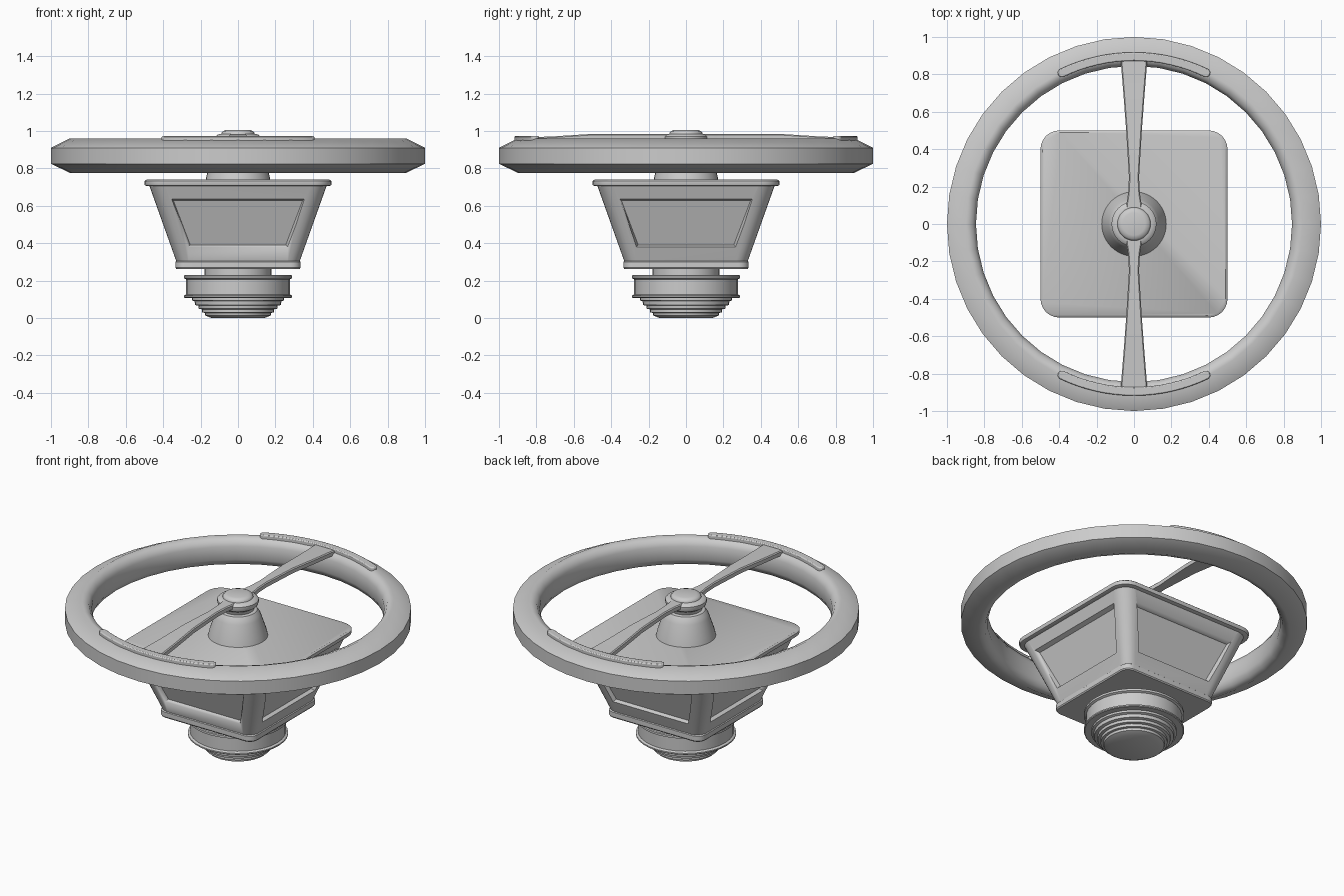
import bpy, bmesh
from math import sin, cos, pi, radians, tau

if "Cube" in bpy.data.objects:
    bpy.data.objects.remove(bpy.data.objects["Cube"])


def finish(name, bm, angle=35):
    bmesh.ops.recalc_face_normals(bm, faces=bm.faces)
    me = bpy.data.meshes.new(name)
    bm.to_mesh(me)
    bm.free()
    ob = bpy.data.objects.new(name, me)
    bpy.context.collection.objects.link(ob)
    bpy.ops.object.select_all(action='DESELECT')
    ob.select_set(True)
    bpy.context.view_layer.objects.active = ob
    bpy.ops.object.shade_smooth_by_angle(angle=radians(angle))
    return ob


def loft(bm, loops, closed=False):
    """Skin equal-length point loops; cap both ends unless closed."""
    rows = [[bm.verts.new(p) for p in loop] for loop in loops]
    n = len(rows[0])
    pairs = list(zip(rows, rows[1:])) + ([(rows[-1], rows[0])] if closed else [])
    for a, b in pairs:
        for i in range(n):
            j = (i + 1) % n
            bm.faces.new((a[i], a[j], b[j], b[i]))
    if not closed:
        bm.faces.new(rows[0][::-1])
        bm.faces.new(rows[-1])


def lathe(name, profile, seg=32, closed=False, angle=35):
    bm = bmesh.new()
    loft(bm, [[(r * cos(tau * i / seg), r * sin(tau * i / seg), z) for i in range(seg)]
              for r, z in profile], closed)
    return finish(name, bm, angle)


def rounded_square(h, rad, z, n=6):
    pts = []
    for k, (sx, sy) in enumerate([(1, 1), (-1, 1), (-1, -1), (1, -1)]):
        for i in range(n + 1):
            a = (k + i / n) * pi / 2
            pts.append((sx * (h - rad) + rad * cos(a), sy * (h - rad) + rad * sin(a), z))
    return pts


def square_loft(name, levels):
    bm = bmesh.new()
    loft(bm, [rounded_square(*lv) for lv in levels])
    return finish(name, bm)


# wheel rim
lathe("rim", [(1, .825), (1, .91), (.90, .96), (.862, .945), (.845, .91),
              (.845, .825), (.862, .79), (.90, .777)], 40, True, 60)

# hub cone, collar and cap
lathe("hub_cone", [(.175, .73), (.165, .775), (.135, .865), (.127, .885), (.112, .905), (.09, .91)])
lathe("hub_collar", [(.09, .90), (.10, .93), (.115, .94), (.12, .955), (.12, .97), (.11, .98), (.09, .985)])
lathe("hub_cap", [(.09, .975), (.088, .99), (.08, 1.0), (.06, 1.006)])

# two spokes and two thumb grips on the rim
for s, side in ((1, "back"), (-1, "front")):
    bm = bmesh.new()
    stations = [(.07, .04, .985), (.11, .04, .985), (.16, .032, .985), (.25, .027, .985),
                (.5, .042, .985), (.7, .057, .972), (.885, .072, .964)]
    loft(bm, [[(-w, s * y, z - .03), (w, s * y, z - .03), (w, s * y, z - .006),
               (w - .006, s * y, z), (-w + .006, s * y, z), (-w, s * y, z - .006)]
              for y, w, z in stations])
    finish("spoke_" + side, bm)

    bm = bmesh.new()
    outline = []
    A, R, W = radians(25.5), .895, .023
    for i in range(17):
        a = -A + 2 * A * i / 16
        outline.append(((R + W) * sin(a), (R + W) * cos(a)))
    for end in (1, -1):
        ex, ey = R * sin(A), R * cos(A)
        for i in range(1, 6):
            t = pi / 2 - A - pi * i / 6
            px, py = W * cos(t), W * sin(t)
            if end == 1:
                outline.append((ex + px, ey + py))
        if end == 1:
            for i in range(17):
                a = A - 2 * A * i / 16
                outline.append(((R - W) * sin(a), (R - W) * cos(a)))
        else:
            outline += [(-(ex + W * cos(pi / 2 - A - pi * i / 6)),
                         ey + W * sin(pi / 2 - A - pi * i / 6)) for i in range(5, 0, -1)]
    loft(bm, [[(x, s * y, z) for x, y in outline] for z in (.94, .973)])
    ob = finish("grip_" + side, bm)
    bv = ob.modifiers.new("bevel", 'BEVEL')
    bv.width, bv.segments = .006, 2

# tapered square housing with top and bottom plates
square_loft("top_plate", [(.485, .09, .705), (.497, .098, .709), (.5, .1, .716),
                          (.5, .1, .732), (.49, .095, .74)])
body = square_loft("housing", [(.325, .06, .29), (.475, .085, .71)])
square_loft("bottom_plate", [(.33, .05, .263), (.335, .055, .27), (.335, .055, .3), (.325, .05, .308)])

# recessed panel on each side of the housing
bm = bmesh.new()
slope = .15 / .42
for k in range(4):
    c, s = round(cos(k * pi / 2)), round(sin(k * pi / 2))
    loops = []
    for off, grow in ((.025, .01), (-.025, -.01)):
        loop = []
        for x, z in ((-.265, .38), (.265, .38), (.355, .638), (-.355, .638)):
            zz = z + (grow if z > .5 else -grow)
            xx = x + (grow if x > 0 else -grow)
            y = -(.325 + (zz - .29) * slope + off)
            loop.append((c * xx - s * y, s * xx + c * y, zz))
        loops.append(loop)
    loft(bm, loops)
cutter = finish("panel_cutter", bm)
cutter.hide_render = True
md = body.modifiers.new("panels", 'BOOLEAN')
md.operation, md.solver, md.object = 'DIFFERENCE', 'EXACT', cutter
bpy.context.view_layer.objects.active = body
bpy.ops.object.modifier_apply(modifier="panels")
bpy.data.objects.remove(cutter)

# neck, flanged pulley and stepped foot below
lathe("neck", [(.18, .2), (.18, .275)])
lathe("pulley", [(.25, .108), (.285, .108), (.29, .112), (.29, .12), (.277, .127), (.277, .207),
                 (.29, .213), (.29, .226), (.285, .23), (.19, .23)])
lathe("stepped_foot", [(.14, 0), (.175, .014), (.178, .028), (.193, .03), (.193, .047),
                       (.21, .05), (.212, .066), (.23, .07), (.232, .09), (.247, .095), (.247, .112)])
